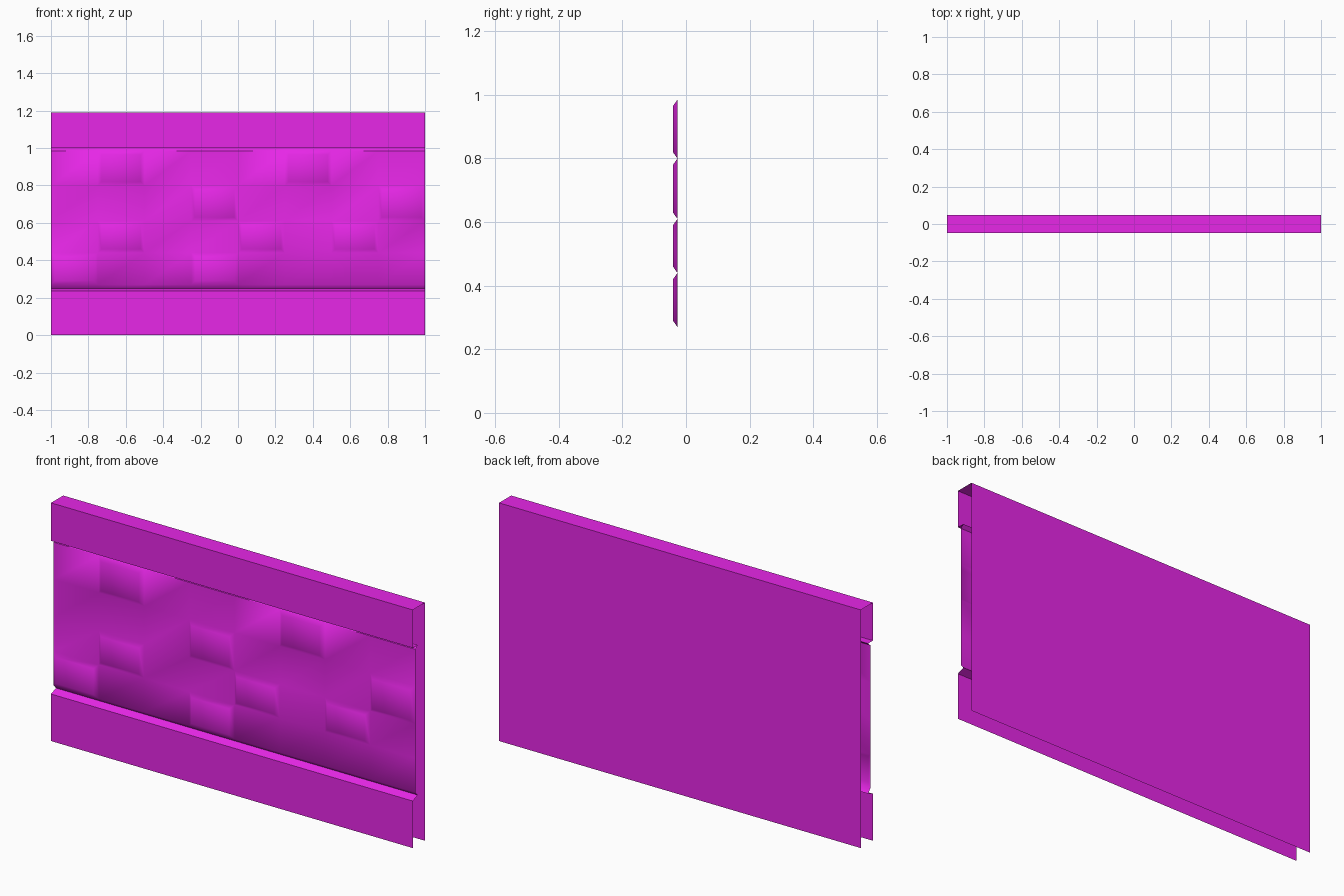
import bpy, bmesh
from math import radians

if "Cube" in bpy.data.objects:
    bpy.data.objects.remove(bpy.data.objects["Cube"])

mat = bpy.data.materials.new("magenta")
mat.diffuse_color = (0.8, 0.02, 0.8, 1)
mat.use_nodes = True
mat.node_tree.nodes["Principled BSDF"].inputs["Base Color"].default_value = mat.diffuse_color


def strip(name, profile, columns=1, raised=()):
    """Sweep a (y, z) profile along x; raise chosen (row, column) cells as blocks."""
    bm = bmesh.new()
    xs = [-1 + 2 * i / columns for i in range(columns + 1)]
    grid = [[bm.verts.new((x, y, z)) for x in xs] for y, z in profile]
    cells = {}
    for r in range(len(profile) - 1):
        for c in range(columns):
            cells[r, c] = bm.faces.new((grid[r][c], grid[r][c + 1],
                                        grid[r + 1][c + 1], grid[r + 1][c]))
    bm.normal_update()
    if raised:
        bmesh.ops.inset_individual(bm, faces=[cells[k] for k in raised],
                                   thickness=0.02, depth=0.014,
                                   use_even_offset=True)
    mesh = bpy.data.meshes.new(name)
    bm.to_mesh(mesh)
    bm.free()
    ob = bpy.data.objects.new(name, mesh)
    bpy.context.collection.objects.link(ob)
    mesh.materials.append(mat)
    bpy.ops.object.select_all(action='DESELECT')
    ob.select_set(True)
    bpy.context.view_layer.objects.active = ob
    bpy.ops.object.shade_smooth_by_angle(angle=radians(50))
    return ob


F, W, G, B = -0.048, -0.027, -0.009, 0.048  # front, wall, groove, back

# skirting with a sloped ledge
strip("base_rail", [(F, 0), (F, 0.235), (G, 0.25)])

# recessed wall with scattered raised bricks; row 0 is the bottom turn-in
bricks = [(1, 0), (1, 3), (2, 1), (2, 4), (2, 6), (3, 3), (3, 7), (4, 1), (4, 5)]
strip("brick_wall", [(G, 0.25), (W, 0.27), (W, 0.44), (W, 0.61),
                     (W, 0.80), (W, 0.985), (G, 1.0)], 8, bricks)

# overhanging top band, cap and plain back, open at the ends and below
strip("top_band_and_back", [(G, 1.0), (F, 1.0), (F, 1.19), (B, 1.19), (B, 0)])
